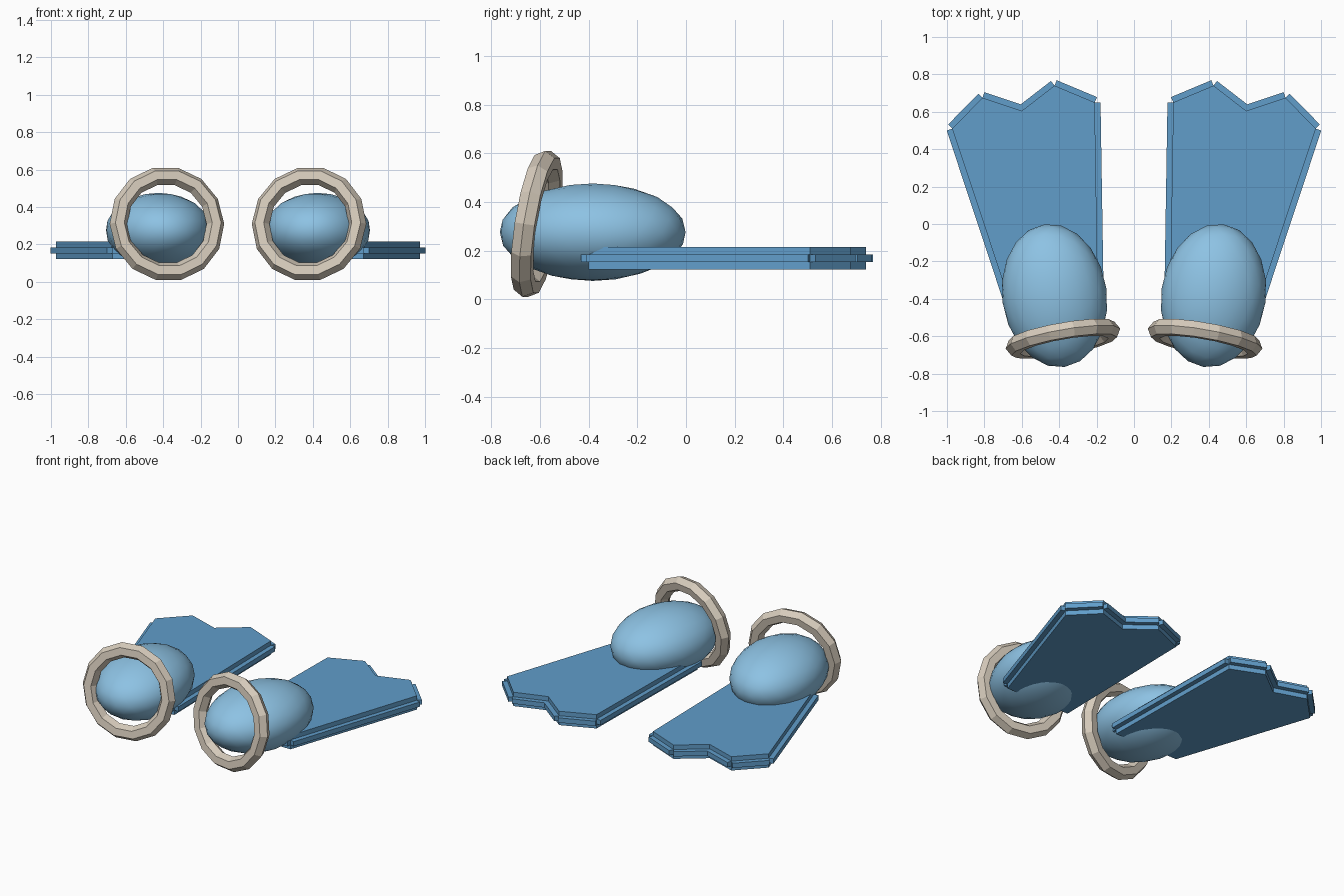
import bpy, bmesh, math
from mathutils import Matrix, Vector

cube = bpy.data.objects.get("Cube")
if cube:
    bpy.data.objects.remove(cube, do_unlink=True)


def material(name, srgb):
    col = [(c / 255) ** 2.2 for c in srgb] + [1.0]
    m = bpy.data.materials.new(name)
    m.use_nodes = True
    m.diffuse_color = col
    m.node_tree.nodes["Principled BSDF"].inputs["Base Color"].default_value = col
    return m


PALE_BLUE = material("pale blue", (140, 193, 227))
FIN_BLUE = material("fin blue", (97, 156, 201))
BEIGE = material("beige", (214, 203, 187))


def finish(bm, name, mat):
    """Turn a left-hand part into an object mirrored to the right."""
    bmesh.ops.recalc_face_normals(bm, faces=bm.faces)
    mesh = bpy.data.meshes.new(name)
    bm.to_mesh(mesh)
    bm.free()
    mesh.materials.append(mat)
    ob = bpy.data.objects.new(name, mesh)
    bpy.context.collection.objects.link(ob)
    mirror = ob.modifiers.new("mirror", 'MIRROR')
    mirror.use_mirror_merge = False
    return ob


def prism(bm, points, z0, z1):
    low = [bm.verts.new((p[0], p[1], z0)) for p in points]
    high = [bm.verts.new((p[0], p[1], z1)) for p in points]
    bm.faces.new(low[::-1])
    bm.faces.new(high)
    n = len(points)
    for i in range(n):
        j = (i + 1) % n
        bm.faces.new((low[i], low[j], high[j], high[i]))


# Fin blade: notched outline, counter-clockwise
outline = [Vector(p) for p in (
    (.193, -.40), (.67, -.40), (.972, .51), (.81, .675),
    (.60, .605), (.425, .74), (.21, .65))]
bm = bmesh.new()
prism(bm, outline, .122, .215)
finish(bm, "fin_blade", FIN_BLUE)

# Thin rim strip standing out from every blade edge
bm = bmesh.new()
for i, a in enumerate(outline):
    b = outline[(i + 1) % len(outline)]
    d = (b - a).normalized()
    out = Vector((d.y, -d.x)) * .031
    prism(bm, [a, a + out, b + out, b], .153, .185)
finish(bm, "fin_rim", FIN_BLUE)

# Foot pocket: smooth egg-shaped body
bm = bmesh.new()
bmesh.ops.create_icosphere(
    bm, subdivisions=3, radius=1,
    matrix=Matrix.Translation((.425, -.383, .276))
    @ Matrix.Rotation(math.radians(-8), 4, 'Z')
    @ Matrix.Diagonal((.28, .385, .2, 1)))
for f in bm.faces:
    f.smooth = True
finish(bm, "foot_pocket", PALE_BLUE)

# Opening ring: faceted torus, leaning back and turned outward
SEGMENTS, SIDES, MAJOR, MINOR = 14, 6, .263, .048
place = (Matrix.Translation((.38, -.613, .31))
         @ Matrix.Rotation(math.radians(-10), 4, 'Z')
         @ Matrix.Rotation(math.radians(81), 4, 'X'))
bm = bmesh.new()
loops = []
for i in range(SEGMENTS):
    a = math.tau * i / SEGMENTS
    loop = []
    for k in range(SIDES):
        t = math.tau * k / SIDES
        r = MAJOR + MINOR * math.cos(t)
        loop.append(bm.verts.new(place @ Vector(
            (r * math.cos(a), r * math.sin(a), MINOR * math.sin(t)))))
    loops.append(loop)
for i in range(SEGMENTS):
    p, q = loops[i], loops[(i + 1) % SEGMENTS]
    for k in range(SIDES):
        m = (k + 1) % SIDES
        bm.faces.new((p[k], q[k], q[m], p[m]))
finish(bm, "opening_ring", BEIGE)
